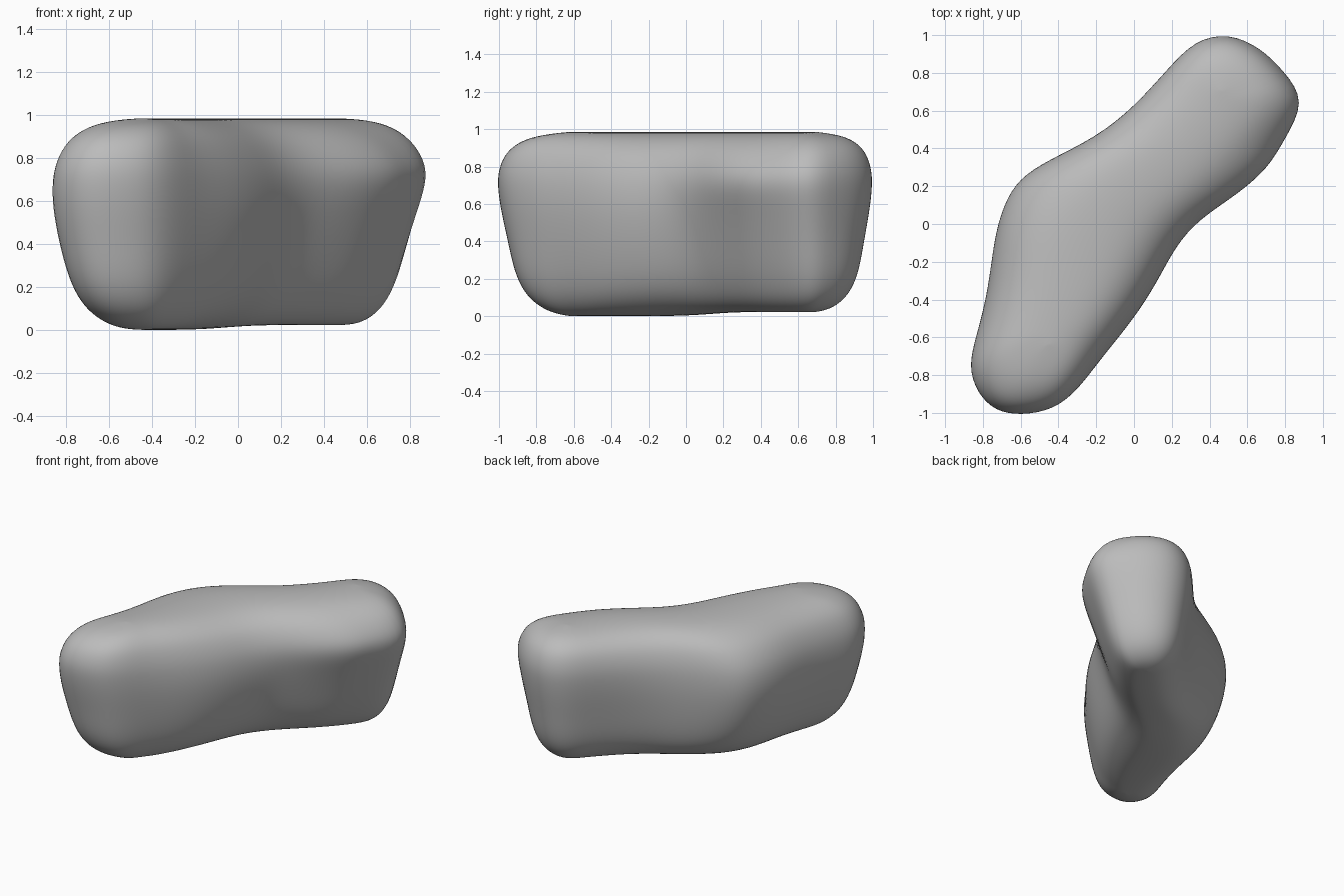
import bpy, bmesh
from mathutils import Vector

cube = bpy.data.objects.get("Cube")
if cube:
    bpy.data.objects.remove(cube)

# Plan outline at the widest level, from the front tip anticlockwise
OUTLINE = [(-.6, -1.01), (-.42, -.98), (-.29, -.87), (-.18, -.72), (0, -.5), (.12, -.31),
           (.22, -.12), (.35, .03), (.55, .16), (.71, .3), (.79, .44), (.91, .65),
           (.79, .81), (.67, .93), (.5, 1.01), (.32, .97), (.18, .82), (0, .62),
           (-.2, .46), (-.45, .34), (-.61, .24), (-.69, .1), (-.74, -.08), (-.77, -.35),
           (-.83, -.58), (-.88, -.75), (-.83, -.9), (-.73, -.99)]
# Height, then fullness of the tips, the rounded sides and the undercut side
LEVELS = [(0, .16, .16, .14), (.015, .37, .36, .28), (.06, .56, .55, .43),
          (.13, .71, .71, .54), (.24, .82, .84, .65), (.4, .89, .95, .77),
          (.56, .97, 1.01, .9), (.68, 1.01, 1, 1.01), (.77, 1.01, .95, 1.01),
          (.86, .94, .84, .88), (.92, .81, .69, .72), (.965, .59, .47, .5),
          (.985, .2, .18, .2)]

points = [Vector((x, y, 0)) for x, y in OUTLINE]
n = len(points)
half = n // 2


def spine(i):
    """Middle of the body beside outline point i, held short of both tips."""
    k = min(max(min(i, n - i), 4), half - 3)
    return (points[k] + points[n - k]) / 2


def weight(i, centre, width):
    """Flat-topped falloff along the outline."""
    return min(1, max(0, 1.5 - abs(i - centre) / width))


bm = bmesh.new()
rings = []
for z, tip, side, under in LEVELS:
    ring = []
    for i, p in enumerate(points):
        rounded = max(weight(i, 4.5, 2), weight(i, 21.5, 4))
        undercut = weight(i, 9.2, 2.2)
        s = tip + (side - tip) * rounded + (under - tip) * undercut
        c = spine(i)
        q = c + (p - c) * s
        # The base rises slightly under the rear lobe
        lift = .022 * min(1, max(0, q.y * 4)) * max(0, 1 - z * 2)
        ring.append(bm.verts.new((q.x, q.y, z + lift)))
    rings.append(ring)

# Side walls
for low, high in zip(rings, rings[1:]):
    for i in range(n):
        j = (i + 1) % n
        bm.faces.new((low[i], low[j], high[j], high[i]))

# Base and crown, closed by strips across the spine
for ring in (rings[0], rings[-1]):
    for i in range(half):
        strip = [ring[i], ring[i + 1], ring[n - i - 1], ring[(n - i) % n]]
        bm.faces.new(list(dict.fromkeys(strip)))

bmesh.ops.recalc_face_normals(bm, faces=bm.faces)
for f in bm.faces:
    f.smooth = True
mesh = bpy.data.meshes.new("smooth_body")
bm.to_mesh(mesh)
bm.free()

body = bpy.data.objects.new("smooth_body", mesh)
bpy.context.collection.objects.link(body)
sub = body.modifiers.new("rounding", "SUBSURF")
sub.levels = sub.render_levels = 2

# Plain grey
grey = bpy.data.materials.new("plain_grey")
grey.use_nodes = True
colour = (.5, .5, .5, 1)
grey.diffuse_color = colour
grey.node_tree.nodes["Principled BSDF"].inputs["Base Color"].default_value = colour
mesh.materials.append(grey)
